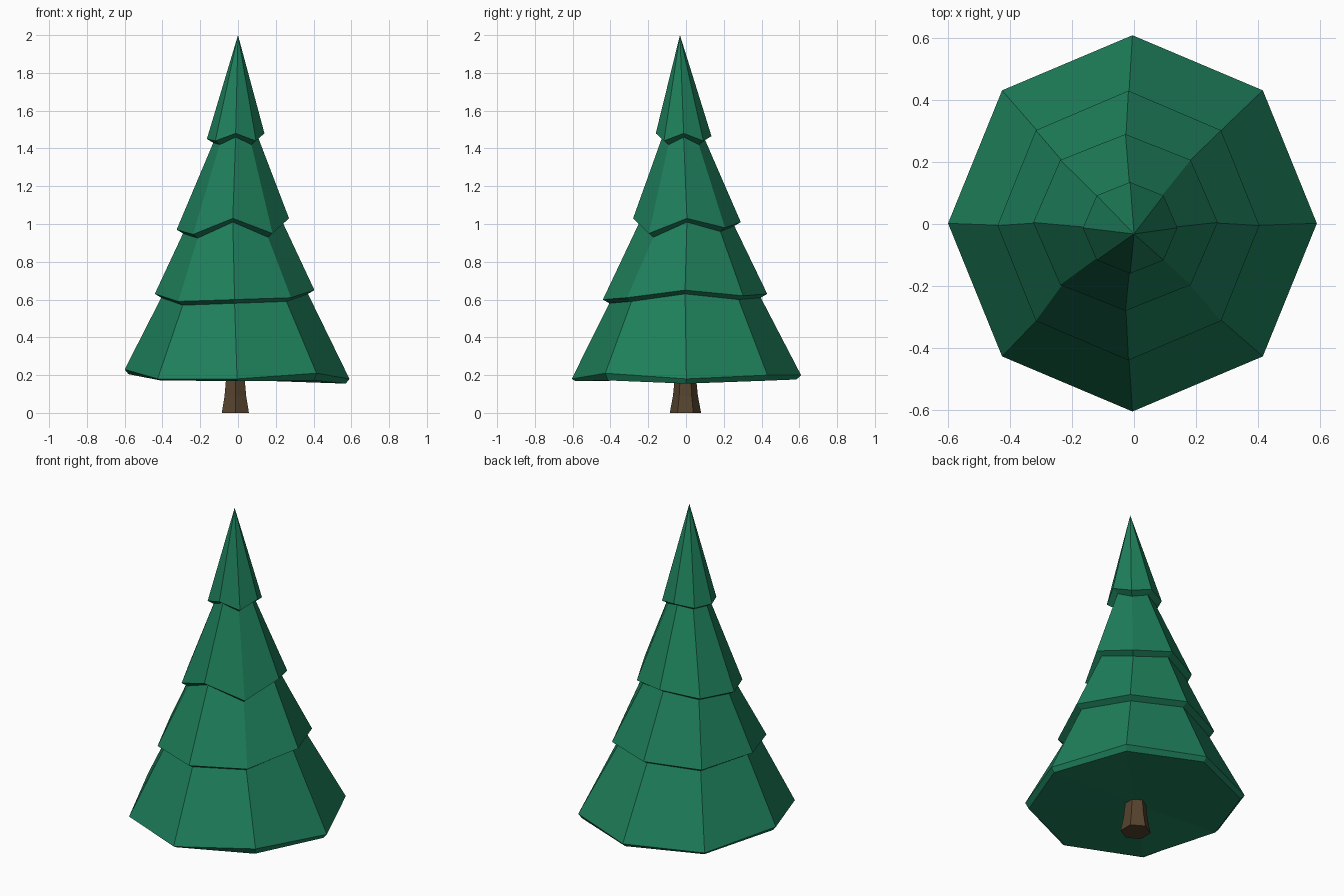
import bpy, bmesh
from math import cos, sin, pi

if "Cube" in bpy.data.objects:
    bpy.data.objects.remove(bpy.data.objects["Cube"])


def material(name, rgb):
    m = bpy.data.materials.new(name)
    m.diffuse_color = (*rgb, 1)
    m.use_nodes = True
    m.node_tree.nodes["Principled BSDF"].inputs["Base Color"].default_value = m.diffuse_color
    return m


def ring(bm, cx, cy, rx, ry, heights, phase=0.0):
    n = len(heights)
    return [bm.verts.new((cx + rx * cos(2 * pi * i / n + phase),
                          cy + ry * sin(2 * pi * i / n + phase), z))
            for i, z in enumerate(heights)]


def bridge(bm, a, b):
    n = len(a)
    for i in range(n):
        j = (i + 1) % n
        bm.faces.new((a[i], a[j], b[j], b[i]))


def finish(bm, name, mat):
    bmesh.ops.recalc_face_normals(bm, faces=bm.faces[:])
    me = bpy.data.meshes.new(name)
    bm.to_mesh(me)
    bm.free()
    me.materials.append(mat)
    ob = bpy.data.objects.new(name, me)
    bpy.context.collection.objects.link(ob)


# Branch tiers, top to bottom: centre, radii, rim heights (E, NE, N, NW, W, SW, S, SE)
tiers = [
    (-.0125, -.0125, .1525, .1475, (1.48, 1.44, 1.465, 1.45, 1.45, 1.44, 1.48, 1.44)),
    (-.0275, .005, .2975, .285, (1.03, .98, 1.01, .98, .97, .945, 1.03, .95)),
    (-.018, -.005, .4225, .435, (.65, .62, .63, .61, .63, .59, .60, .61)),
    (-.005, .002, .595, .607, (.18, .20, .20, .19, .23, .18, .18, .21)),
]
bm = bmesh.new()
apex = bm.verts.new((0, -.032, 2.0))
neck = None
for k, (cx, cy, rx, ry, zs) in enumerate(tiers):
    rim = ring(bm, cx, cy, rx, ry, zs)
    if neck is None:
        for i in range(8):
            bm.faces.new((apex, rim[i], rim[(i + 1) % 8]))
    else:
        bridge(bm, neck, rim)
    if k < 3:
        # short lip tucked under the overhanging rim
        neck = ring(bm, cx, cy, rx - .034, ry - .034, [z - .02 for z in zs])
        bridge(bm, rim, neck)
# underside of the lowest tier
base = ring(bm, -.005, 0, .575, .585, (.155, .17, .177, .172, .205, .172, .168, .172))
bridge(bm, rim, base)
hub = bm.verts.new((-.01, 0, .175))
for i in range(8):
    bm.faces.new((hub, base[i], base[(i + 1) % 8]))
finish(bm, "foliage", material("green", (.013, .215, .105)))

# Flared six-sided trunk
bm = bmesh.new()
rings = [ring(bm, -.014, -.003, r, r, [z] * 6, pi / 6)
         for r, z in ((.083, 0), (.066, .09), (.057, .18), (.054, .24))]
for a, b in zip(rings, rings[1:]):
    bridge(bm, a, b)
bm.faces.new(rings[0])
bm.faces.new(rings[-1])
finish(bm, "trunk", material("brown", (.093, .056, .027)))
